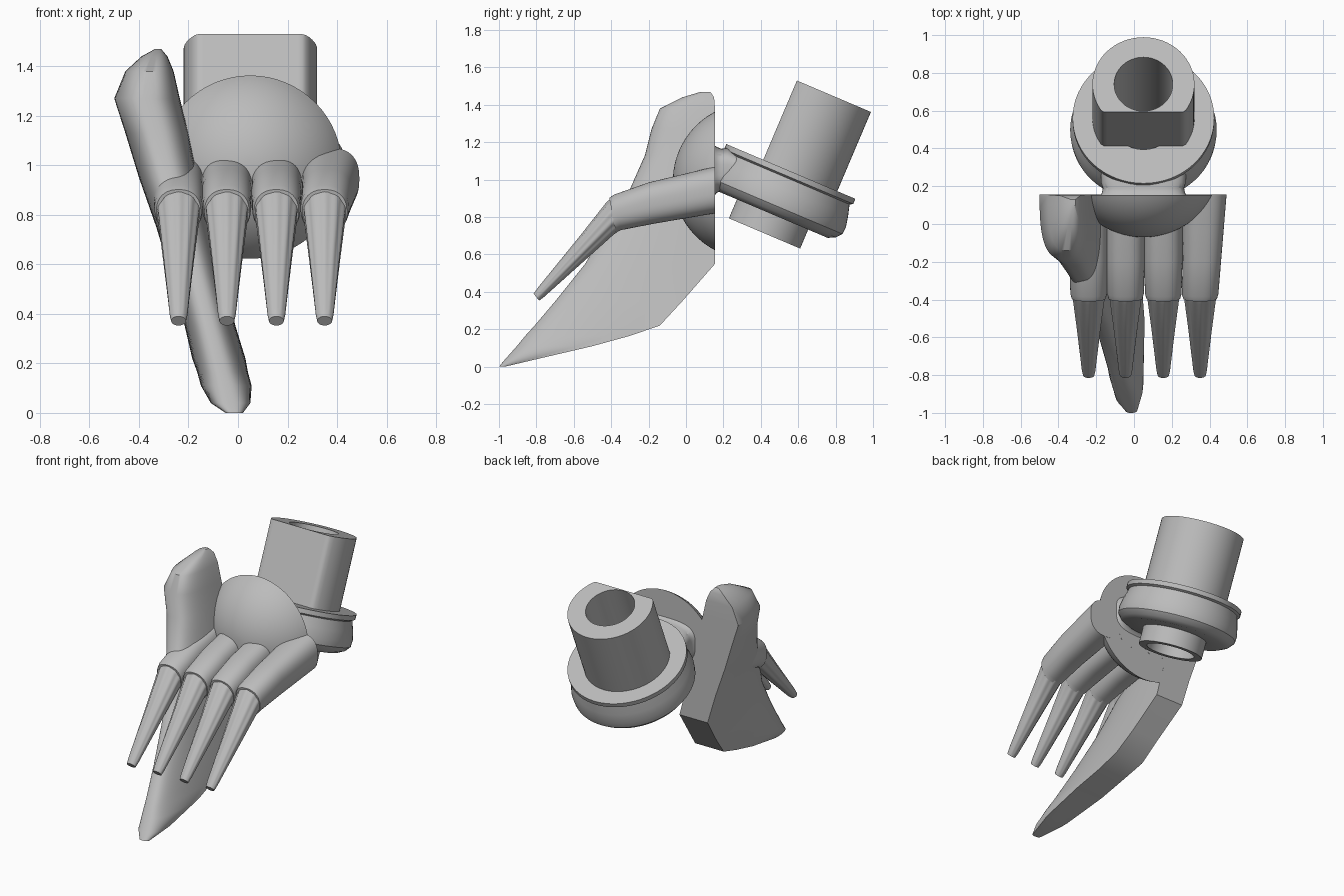
import bpy, bmesh, math
from mathutils import Matrix, Vector

if "Cube" in bpy.data.objects:
    bpy.data.objects.remove(bpy.data.objects["Cube"])

grey = bpy.data.materials.new("plain grey")
grey.diffuse_color = (0.5, 0.5, 0.5, 1)
grey.use_nodes = True
grey.node_tree.nodes["Principled BSDF"].inputs["Base Color"].default_value = grey.diffuse_color
N = 64


def loft(name, rings, caps=True, closed=False, matrix=None, sharp=35):
    """Skin a list of equal-length closed rings."""
    bm = bmesh.new()
    vs = [[bm.verts.new(p) for p in r] for r in rings]
    n = len(vs[0])
    pairs = list(zip(vs, vs[1:])) + ([(vs[-1], vs[0])] if closed else [])
    for a, b in pairs:
        for i in range(n):
            j = (i + 1) % n
            bm.faces.new((a[i], a[j], b[j], b[i]))
    if caps and not closed:
        bm.faces.new(vs[0])
        bm.faces.new(vs[-1])
    bmesh.ops.recalc_face_normals(bm, faces=bm.faces)
    me = bpy.data.meshes.new(name)
    bm.to_mesh(me)
    bm.free()
    if matrix:
        me.transform(matrix)
    me.materials.append(grey)
    ob = bpy.data.objects.new(name, me)
    bpy.context.collection.objects.link(ob)
    bpy.ops.object.select_all(action='DESELECT')
    ob.select_set(True)
    bpy.context.view_layer.objects.active = ob
    bpy.ops.object.shade_smooth_by_angle(angle=math.radians(sharp))
    return ob


def spow(v, p):
    return math.copysign(abs(v) ** p, v)


def circle(r, z, flat=None):
    """Circle in local xy, optionally cut flat on its front side."""
    pts = []
    for i in range(N):
        t = 2 * math.pi * i / N
        y = r * math.sin(t)
        pts.append((r * math.cos(t), y if flat is None else max(y, -flat), z))
    return pts


# Wrist parts share one tilted axis
tilt = (Matrix.Translation((0.05, 0, 0)) @ Matrix.Rotation(-math.radians(23), 4, 'X')
        @ Matrix.Translation((0, 0.108, 0)))
loft("wrist_tube", [circle(0.27, 1.0, 0.16), circle(0.27, 1.64, 0.16),
                    circle(0.155, 1.64), circle(0.155, 1.0)],
     closed=True, matrix=tilt)
loft("lower_socket", [circle(0.207, 0.82), circle(0.207, 1.1),
                      circle(0.155, 1.1), circle(0.155, 0.82)],
     closed=True, matrix=tilt)
collar = [(0.18, 1.18), (0.375, 1.18), (0.375, 1.15), (0.358, 1.14), (0.375, 1.08),
          (0.388, 1.02), (0.385, 0.98), (0.36, 0.95), (0.32, 0.93), (0.18, 0.93)]
loft("wrist_collar", [circle(r, z) for r, z in collar], closed=True, matrix=tilt)


# Neck joining the collar to the back of the hand
def neck_ring(y, hx, z0, z1):
    out = []
    for i in range(N):
        t = 2 * math.pi * i / N
        out.append((0.05 + hx * spow(math.cos(t), 0.6), y,
                    (z0 + z1) / 2 + (z1 - z0) / 2 * spow(math.sin(t), 0.6)))
    return out


loft("neck", [neck_ring(*a) for a in ((0.15, 0.23, 0.91, 1.185), (0.165, 0.22, 0.93, 1.175),
                                      (0.19, 0.215, 0.94, 1.165), (0.22, 0.225, 0.94, 1.17),
                                      (0.33, 0.23, 0.95, 1.12))])

# Domed back of the hand: a spherical cap, flat behind
R, half = 0.417, math.asin(0.37 / 0.417)
rings = []
for k in range(1, 17):
    a = half * k / 16
    rings.append([(0.05 + x, 0.347 - R * math.cos(a), 0.993 + y)
                  for x, y, _ in circle(R * math.sin(a), 0)])
loft("hand_dome", rings)


# Fingers: each ring runs from a top point to a bottom point in the yz plane
def finger_ring(cx, hx, top, bot, power=0.85, ripple=0.0):
    t3, b3 = Vector((cx, *top)), Vector((cx, *bot))
    mid, up = (t3 + b3) / 2, (t3 - b3) / 2
    out = []
    for i in range(N):
        t = 2 * math.pi * i / N
        k = 1 - ripple * (0.5 + 0.5 * math.cos(10 * t))
        out.append(mid + up * k * spow(math.sin(t), power)
                   + Vector((hx * k * spow(math.cos(t), power), 0, 0)))
    return out


for n, cx in enumerate((-0.24, -0.045, 0.155, 0.35)):
    last = n == 3
    loft(f"finger_{n + 1}", [
        finger_ring(cx + (0.022 if last else 0), 0.118 if last else 0.102,
                    (0.155, 1.07), (0.155, 0.82), 0.8),
        finger_ring(cx + (0.01 if last else 0), 0.102, (-0.2, 0.985), (-0.17, 0.765), 0.8),
        finger_ring(cx, 0.097, (-0.385, 0.92), (-0.35, 0.73)),
        finger_ring(cx, 0.09, (-0.41, 0.902), (-0.375, 0.718))])
    loft(f"claw_{n + 1}", [
        finger_ring(cx, 0.088, (-0.40, 0.90), (-0.36, 0.725), 1, 0.0),
        finger_ring(cx, 0.086, (-0.425, 0.88), (-0.385, 0.708), 1, 0.08),
        finger_ring(cx, 0.066, (-0.565, 0.702), (-0.53, 0.578), 1, 0.07),
        finger_ring(cx, 0.036, (-0.79, 0.425), (-0.76, 0.372), 1, 0.0),
        finger_ring(cx, 0.03, (-0.815, 0.39), (-0.785, 0.353), 1, 0.0)], sharp=50)

# Thumb blade: D-shaped slices (z, front y, back y, left x, right x)
slices = [
    (0.0, -1.0, -0.97, -0.05, 0.02), (0.04, -0.967, -0.8, -0.11, 0.05),
    (0.11, -0.905, -0.5, -0.15, 0.055), (0.165, -0.86, -0.3, -0.165, 0.04),
    (0.22, -0.81, -0.14, -0.185, 0.03), (0.35, -0.70, -0.02, -0.215, -0.01),
    (0.55, -0.54, 0.155, -0.27, -0.06), (0.75, -0.42, 0.155, -0.33, -0.11),
    (0.95, -0.30, 0.155, -0.40, -0.16), (1.13, -0.22, 0.155, -0.455, -0.2),
    (1.27, -0.185, 0.155, -0.5, -0.235), (1.38, -0.14, 0.155, -0.455, -0.26),
    (1.44, -0.02, 0.15, -0.39, -0.285), (1.47, 0.08, 0.13, -0.335, -0.31)]
rings = []
for z, yf, yb, xl, xr in slices:
    rings.append([((xl + xr) / 2 + (xr - xl) / 2 * spow(math.cos(math.pi * i / 31), 0.7),
                   yb - (yb - yf) * math.sin(math.pi * i / 31) ** 0.7 if 0 < i < 31 else yb, z)
                  for i in range(32)])
loft("thumb_blade", rings, sharp=40)
